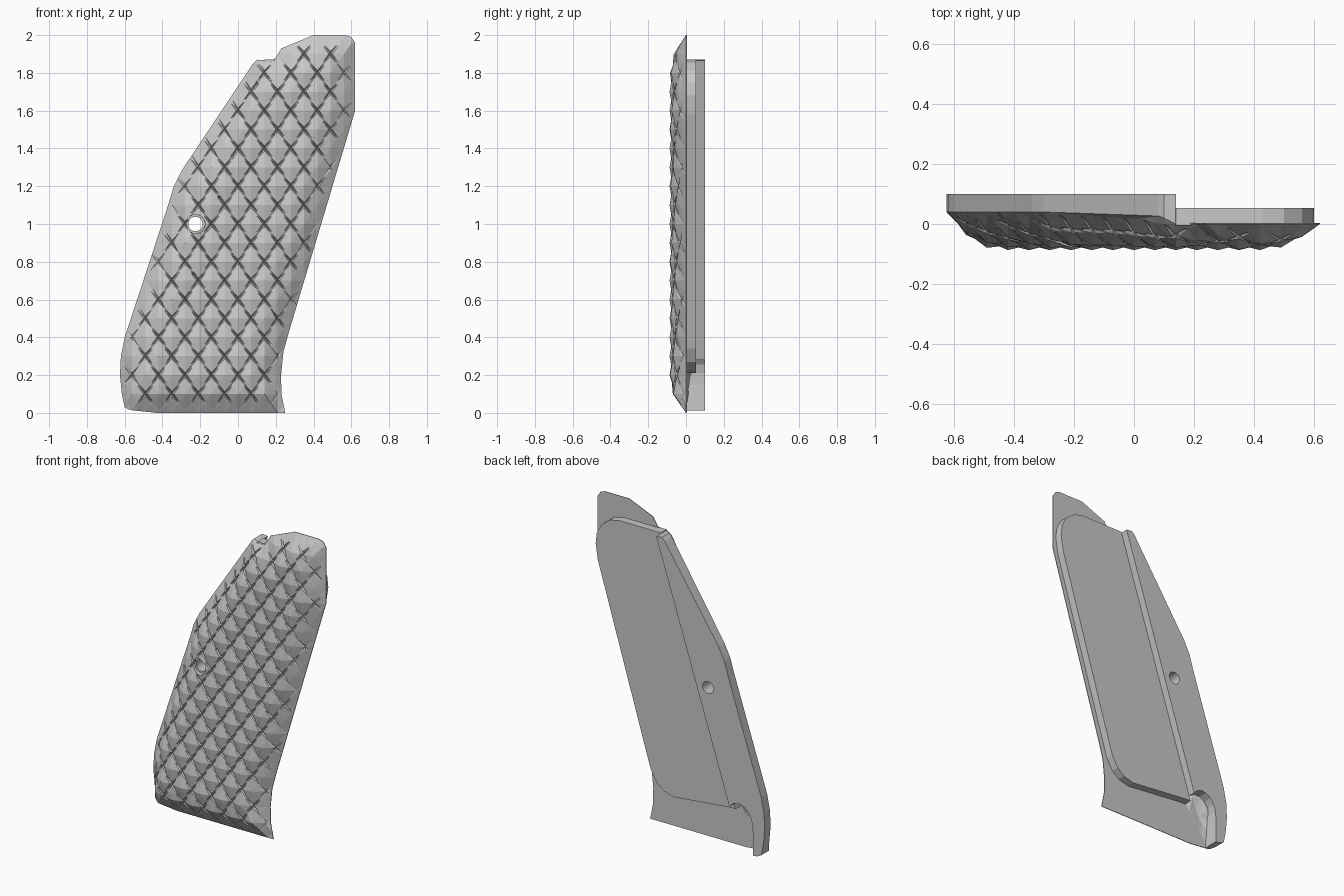
import bpy, bmesh, math
from mathutils import Vector

if "Cube" in bpy.data.objects:
    bpy.data.objects.remove(bpy.data.objects["Cube"])

grey = bpy.data.materials.new("matte_grey")
grey.use_nodes = True
grey.diffuse_color = (0.58, 0.58, 0.58, 1)
grey.node_tree.nodes["Principled BSDF"].inputs["Base Color"].default_value = grey.diffuse_color

# Panel outline as (x, z): front edge, top notch and tab, rear edge, base
FRONT_EDGE = [(-0.57, 0.015), (-0.6, 0.03), (-0.615, 0.1), (-0.625, 0.2), (-0.62, 0.3),
              (-0.6, 0.4), (-0.37, 1.1), (-0.34, 1.2), (-0.3, 1.28), (0.08, 1.85), (0.1, 1.87)]
REST = [(0.18, 1.865), (0.2, 1.88), (0.23, 1.93), (0.4, 2.0), (0.57, 2.0), (0.6, 1.99), (0.62, 1.96),
        (0.62, 1.6), (0.27, 0.43), (0.24, 0.32), (0.228, 0.2), (0.23, 0.1), (0.25, 0.0), (-0.43, 0.0)]
OUTLINE = FRONT_EDGE + REST
DIAMOND_W, DIAMOND_H = 0.14, 0.2
HOLE = (-0.225, 1.0)


def clamp(v):
    return max(0.0, min(1.0, v))


def edge_y(x, z):
    """Depth of the rim, which steps back along the front strip."""
    t = x - 0.14 - (z - 1.87) * 0.325
    if z < 0.3:
        t += 0.1 * clamp((0.3 - z) / 0.1)
    return 0.04 * clamp(-t / 0.08)


def rim_distance(x, z):
    p, best = Vector((x, z)), 9.0
    for i, a in enumerate(OUTLINE):
        a, b = Vector(OUTLINE[i - 1]), Vector(a)
        k = clamp((p - a).dot(b - a) / (b - a).length_squared)
        best = min(best, (p - a.lerp(b, k)).length)
    return best


def front_y(x, z):
    """Domed face carrying raised diamonds with a cross groove at each corner."""
    d, e = rim_distance(x, z), edge_y(x, z)
    dome = 1 - (1 - clamp(d / 0.2)) ** 2
    a, b = x / DIAMOND_W + z / DIAMOND_H, x / DIAMOND_W - z / DIAMOND_H
    near, far = sorted((abs(a - round(a)), abs(b - round(b))))
    relief = 0.034 * near - (0.016 if near < 0.01 and far < 0.4 else 0)
    return e - (0.07 + e) * dome - relief * clamp((d - 0.01) / (0.07 if x < 0.4 else 0.12))


def finish(name, bm):
    bmesh.ops.recalc_face_normals(bm, faces=bm.faces)
    mesh = bpy.data.meshes.new(name)
    bm.to_mesh(mesh)
    bm.free()
    mesh.materials.append(grey)
    obj = bpy.data.objects.new(name, mesh)
    bpy.context.collection.objects.link(obj)
    return obj


def slab(name, points, near, back):
    """Flat solid from an (x, z) outline; near is a depth function."""
    bm = bmesh.new()
    f = bm.faces.new([bm.verts.new((x, near(x, z), z)) for x, z in points])
    out = bmesh.ops.extrude_face_region(bm, geom=[f], use_keep_orig=True)
    for v in out["geom"]:
        if isinstance(v, bmesh.types.BMVert):
            v.co.y = back
    bmesh.ops.triangulate(bm, faces=bm.faces)
    return finish(name, bm)


# Textured panel: slice the outline along the diamond lattice, then shape it
bm = bmesh.new()
bm.faces.new([bm.verts.new((x, 0, z)) for x, z in OUTLINE])


def cut(nx, nz, offset):
    n = Vector((nx, 0, nz))
    bmesh.ops.bisect_plane(bm, geom=bm.verts[:] + bm.edges[:] + bm.faces[:], dist=1e-5,
                           plane_co=n * (offset / n.length_squared), plane_no=n)


for sign in (1, -1):
    for k in range(-15, 16):
        for groove in (-0.07, 0, 0.07, 0.5):
            cut(1 / DIAMOND_W, sign / DIAMOND_H, k + groove)
for k in range(-10, 21):
    cut(1, 0, k * DIAMOND_W / 2)
    cut(0, 1, k * DIAMOND_H / 2)
cut(1, -0.325, 0.14 - 1.87 * 0.325)
bmesh.ops.remove_doubles(bm, verts=bm.verts, dist=0.0005)
out = bmesh.ops.extrude_face_region(bm, geom=bm.faces[:], use_keep_orig=True)
back = {v for v in out["geom"] if isinstance(v, bmesh.types.BMVert)}
for v in bm.verts:
    x, z = v.co.x, v.co.z
    v.co.y = edge_y(x, z) + 0.004 if v in back else front_y(x, z)
bmesh.ops.triangulate(bm, faces=bm.faces)
panel = finish("textured_panel", bm)

# Raised strip behind the front edge, with a rounded relief at its foot
strip_inner = [(0.14, 1.865), (-0.376, 0.28), (-0.4, 0.305), (-0.43, 0.317), (-0.465, 0.312),
               (-0.5, 0.29), (-0.525, 0.255), (-0.538, 0.21), (-0.542, 0.15), (-0.542, 0.013)]
strip = slab("front_strip", FRONT_EDGE + strip_inner,
             lambda x, z: edge_y(x, z) if (x, z) in FRONT_EDGE else 0.0, 0.1)

# Thinner plate with rounded corners
plate = [(0.14, 1.87), (0.43, 1.87), (0.5, 1.855), (0.56, 1.81), (0.592, 1.75), (0.6, 1.68),
         (0.585, 1.58), (0.235, 0.42), (0.21, 0.34), (0.17, 0.27), (0.12, 0.23), (0.05, 0.21),
         (-0.35, 0.25), (-0.386, 0.25)]
slab("back_plate", plate, lambda x, z: -0.005, 0.053)


# Screw hole with a countersunk mouth
def cutter(name, r1, r2, y0, y1):
    bpy.ops.mesh.primitive_cone_add(vertices=32, radius1=r1, radius2=r2, depth=y1 - y0,
                                    location=(HOLE[0], (y0 + y1) / 2, HOLE[1]),
                                    rotation=(-math.pi / 2, 0, 0))
    obj = bpy.context.object
    obj.name = name
    obj.hide_render = True
    return obj


for tool in (cutter("hole_cutter", 0.038, 0.038, -0.3, 0.3),
             cutter("countersink_cutter", 0.053, 0.05, -0.2, -0.045)):
    for part in (panel, strip):
        bpy.context.view_layer.objects.active = part
        mod = part.modifiers.new("hole", "BOOLEAN")
        mod.object = tool
        mod.operation = "DIFFERENCE"
        mod.solver = "EXACT"
        bpy.ops.object.modifier_apply(modifier=mod.name)
    bpy.data.objects.remove(tool)
